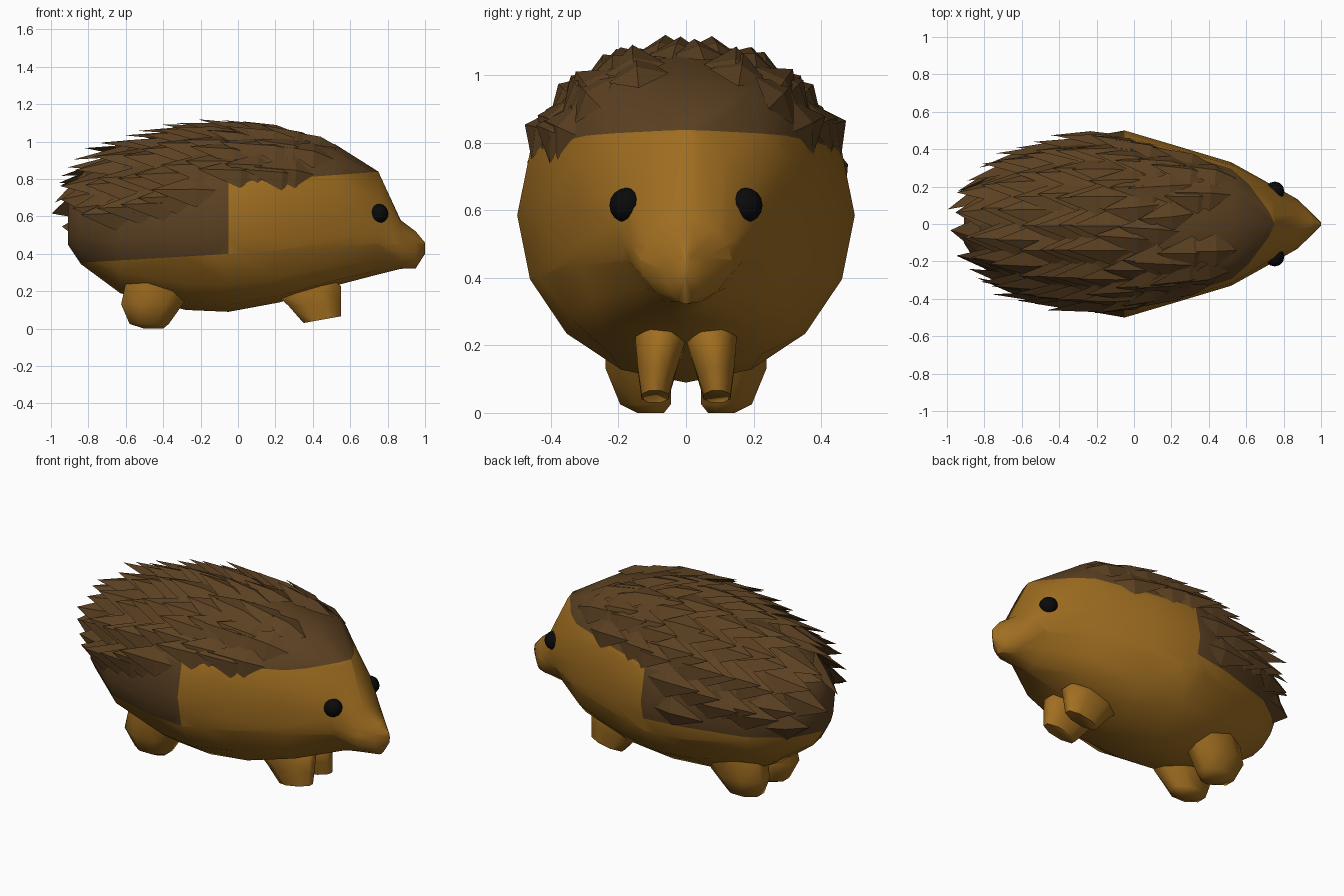
import bpy, bmesh, math, random
from mathutils import Vector

if "Cube" in bpy.data.objects:
    bpy.data.objects.remove(bpy.data.objects["Cube"])

random.seed(4)


def material(name, rgb):
    m = bpy.data.materials.new(name)
    m.diffuse_color = (*rgb, 1)
    m.use_nodes = True
    m.node_tree.nodes["Principled BSDF"].inputs["Base Color"].default_value = m.diffuse_color
    return m


TAN = material("tan_skin", (0.35, 0.155, 0.015))
BROWN = material("brown_quills", (0.107, 0.053, 0.016))
BLACK = material("black_eye", (0.003, 0.003, 0.003))

# Body sections: x, bottom z, top z, half width, roundness of the sides
SECTIONS = [
    (-0.91, 0.45, 0.68, 0.10, 1), (-0.84, 0.345, 0.81, 0.21, 1),
    (-0.63, 0.19, 0.96, 0.36, 1), (-0.28, 0.10, 1.055, 0.46, 1),
    (-0.05, 0.09, 1.08, 0.50, 1), (0.22, 0.14, 1.06, 0.42, 0.65),
    (0.52, 0.23, 0.985, 0.33, 0.5), (0.75, 0.29, 0.84, 0.202, 1.5),
    (0.87, 0.32, 0.58, 0.135, 1.1), (0.95, 0.322, 0.52, 0.06, 1),
    (1.0, 0.40, 0.46, 0.008, 1)]


def surface(x, a):
    """Point on the body at x, with angle a measured from the top."""
    i = 0
    while i < len(SECTIONS) - 2 and x > SECTIONS[i + 1][0]:
        i += 1
    p, q = SECTIONS[i], SECTIONS[i + 1]
    t = (x - p[0]) / (q[0] - p[0])
    lo, hi, w, e = (p[k] + (q[k] - p[k]) * t for k in range(1, 5))
    s = math.sin(a)
    y = math.copysign(abs(s) ** e, s) * w
    return Vector((x, y, (lo + hi) / 2 + (hi - lo) / 2 * math.cos(a)))


def coat_edge(x, y):
    """Height at which the quill coat begins."""
    if x > -0.05:
        return 0.784 + 0.072 * x
    return 0.48 + 0.02 * x if y > 0 else 0.403 + 0.06 * x


def finish(bm, name, mats):
    bmesh.ops.recalc_face_normals(bm, faces=bm.faces)
    me = bpy.data.meshes.new(name)
    bm.to_mesh(me)
    bm.free()
    ob = bpy.data.objects.new(name, me)
    bpy.context.collection.objects.link(ob)
    for m in mats:
        me.materials.append(m)
    return ob


def smooth(ob, deg):
    bpy.ops.object.select_all(action='DESELECT')
    ob.select_set(True)
    bpy.context.view_layer.objects.active = ob
    bpy.ops.object.shade_smooth_by_angle(angle=math.radians(deg))


def mirror(ob):
    ob.modifiers.new("mirror", 'MIRROR').use_axis = (False, True, False)


def loft(rings):
    bm = bmesh.new()
    vs = [[bm.verts.new(p) for p in r] for r in rings]
    n = len(vs[0])
    for a, b in zip(vs, vs[1:]):
        for i in range(n):
            j = (i + 1) % n
            bm.faces.new((a[i], a[j], b[j], b[i]))
    bm.faces.new(vs[0])
    bm.faces.new(vs[-1])
    return bm


# Body with snout, cut along the edge of the quill coat and coloured by zone
N = 16
bm = loft([[surface(s[0], 2 * math.pi * i / N) for i in range(N)] for s in SECTIONS])
for z0, slope in ((0.784, 0.072), (0.403, 0.06), (0.48, 0.02)):
    bmesh.ops.bisect_plane(bm, geom=bm.verts[:] + bm.edges[:] + bm.faces[:],
                           plane_co=(0, 0, z0), plane_no=(-slope, 0, 1))
for f in bm.faces:
    c = f.calc_center_median()
    f.material_index = int(c.z > coat_edge(c.x, c.y) and c.x < 0.76)
smooth(finish(bm, "body", (TAN, BROWN)), 50)

# Quills: staggered rows of ridged spikes pointing backwards
bm = bmesh.new()
x, row = 0.42, 0
while x > -0.88:
    girth = 2 * math.pi * max(0.12, surface(x, math.pi / 2).y)
    count = max(8, int(girth / 0.145))
    for k in range(count):
        a = 2 * math.pi * (k + 0.5 * (row % 2)) / count - math.pi
        a += random.uniform(-0.03, 0.03)
        px = x + random.uniform(-0.025, 0.025)
        p = surface(px, a)
        rear = 0.53 if p.y > 0 else 0.57
        if p.z < (coat_edge(px, p.y) + 0.02 if px > -0.05 else 0.78 if px > -0.15 else rear):
            continue
        back = (surface(px - 0.01, a) - p).normalized()
        side = (surface(px, a + 0.02) - p).normalized()
        n = side.cross(back).normalized()
        if n.dot(p - Vector((px, 0, 0.57))) < 0:
            n = -n
        d = (back * 0.55 + Vector((-0.5, 0, 0))).normalized()
        lift = 0.04 if p.z > 0.7 else 0.025
        tip = p + d * random.uniform(0.18, 0.24) + n * lift
        # keep the rear outline rounded
        tip.x = max(tip.x, -1.0 + 0.25 * abs(tip.z - 0.6), -1.1 + 0.9 * abs(tip.y))
        pts = (p - back * 0.12 - n * 0.008, p - side * 0.09 - n * 0.008,
               p + side * 0.09 - n * 0.008, p + n * 0.028, tip)
        f, l, r, top, t = (bm.verts.new(v) for v in pts)
        for face in ((f, r, top), (f, top, l), (top, r, t), (top, t, l), (l, t, r), (f, l, r)):
            bm.faces.new(face)
    x -= 0.105
    row += 1
finish(bm, "quills", (BROWN,))


# Legs: short tapered stubs, rings given as (x, y, z, x radius, y radius, x tilt)
def leg(name, rings):
    pts = []
    for cx, cy, z, rx, ry, tilt in rings:
        ring = []
        for i in range(8):
            a = math.pi / 4 * (i + 0.5)
            dx = rx * math.cos(a) * 1.08
            ring.append((cx + dx, cy + ry * math.sin(a) * 1.08, z + tilt * dx))
        pts.append(ring)
    ob = finish(loft(pts), name, (TAN,))
    smooth(ob, 70)
    mirror(ob)


leg("hind_leg", [(-0.45, 0.105, 0.0, 0.05, 0.04, 0), (-0.475, 0.12, 0.025, 0.105, 0.075, 0),
                 (-0.46, 0.14, 0.13, 0.165, 0.098, 0), (-0.40, 0.13, 0.25, 0.20, 0.11, 0)])
leg("front_leg", [(0.45, 0.092, 0.048, 0.10, 0.04, 0.18), (0.41, 0.085, 0.13, 0.14, 0.058, 0.06),
                  (0.37, 0.075, 0.21, 0.18, 0.075, 0.1), (0.36, 0.075, 0.27, 0.14, 0.07, 0)])

# Eyes
bm = bmesh.new()
bmesh.ops.create_uvsphere(bm, u_segments=12, v_segments=8, radius=0.052)
bmesh.ops.translate(bm, verts=bm.verts, vec=(0.752, 0.175, 0.615))
eye = finish(bm, "eye", (BLACK,))
smooth(eye, 60)
mirror(eye)
